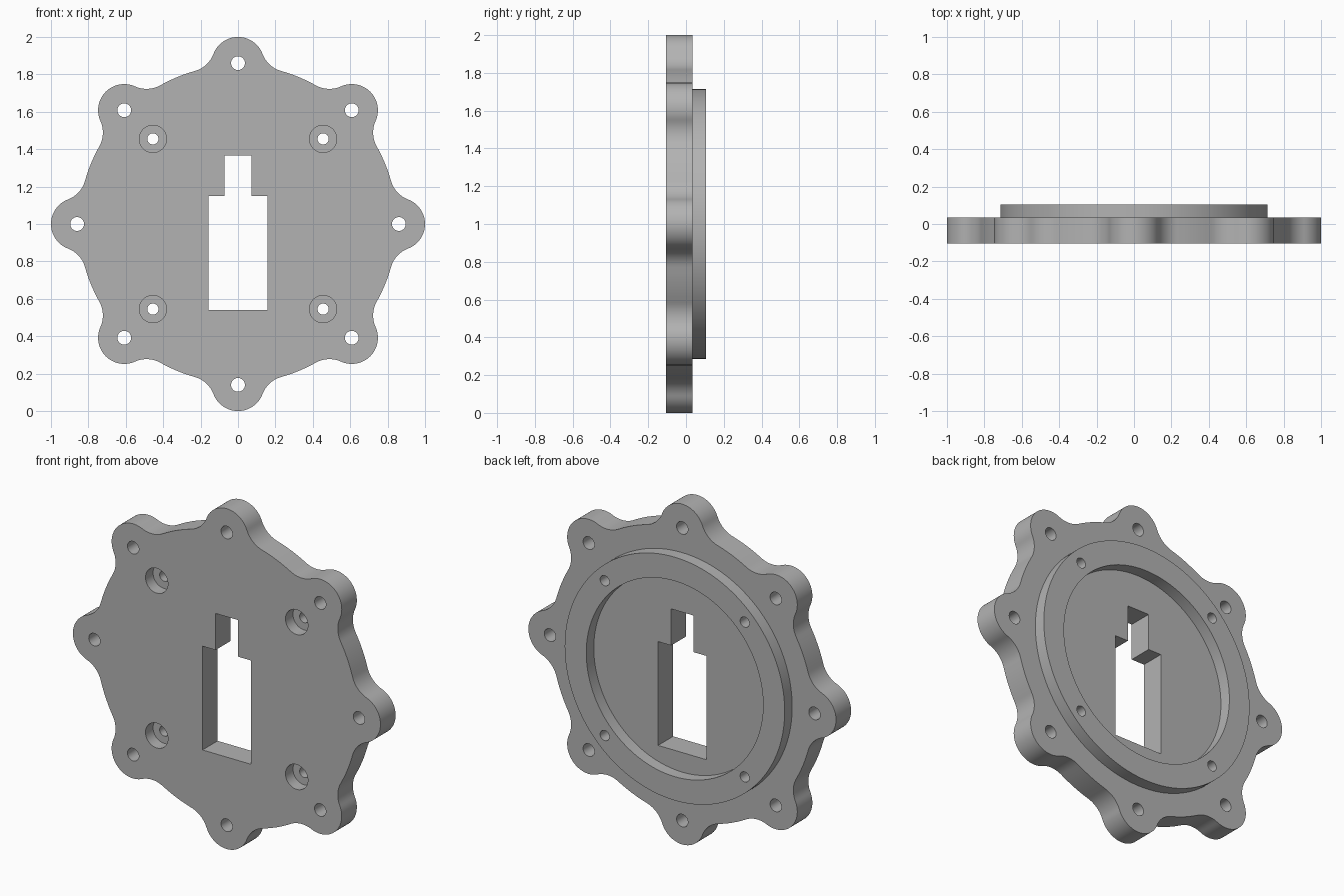
import bpy, bmesh
from math import sin, cos, pi, radians, acos, atan2, hypot

if "Cube" in bpy.data.objects:
    bpy.data.objects.remove(bpy.data.objects["Cube"], do_unlink=True)

CZ = 1.0                                  # height of the plate centre
FRONT, FACE, BACK = -0.105, 0.035, 0.105  # plate front, plate back, ring back
BASE_R, LOBE_R, LOBE_AT, FILLET_R = 0.85, 0.14, 0.86, 0.15
BOLT = 0.455

grey = bpy.data.materials.new("grey_metal")
grey.use_nodes = True
colour = (0.45, 0.45, 0.45, 1)
grey.diffuse_color = colour
grey.node_tree.nodes["Principled BSDF"].inputs["Base Color"].default_value = colour


def arc(cx, cz, r, a0, a1, n):
    """Points on an arc, both ends included."""
    steps = [a0 + (a1 - a0) * i / n for i in range(n + 1)]
    return [(cx + r * cos(a), cz + r * sin(a)) for a in steps]


def circle(cx, cz, r, n=48):
    return arc(cx, cz, r, 0, 2 * pi, n)[:-1]


def prism(name, outline, y0, y1):
    """Solid made by pushing an x-z outline from y0 to y1."""
    bm = bmesh.new()
    face = bm.faces.new([bm.verts.new((x, y0, z + CZ)) for x, z in outline])
    out = bmesh.ops.extrude_face_region(bm, geom=[face])
    moved = [v for v in out["geom"] if isinstance(v, bmesh.types.BMVert)]
    bmesh.ops.translate(bm, verts=moved, vec=(0, y1 - y0, 0))
    bmesh.ops.recalc_face_normals(bm, faces=bm.faces)
    mesh = bpy.data.meshes.new(name)
    bm.to_mesh(mesh)
    bm.free()
    obj = bpy.data.objects.new(name, mesh)
    bpy.context.collection.objects.link(obj)
    mesh.materials.append(grey)
    return obj


def combine(target, tool, operation):
    """Apply one boolean and remove the tool."""
    mod = target.modifiers.new("join", "BOOLEAN")
    mod.operation, mod.solver, mod.object = operation, "EXACT", tool
    bpy.context.view_layer.objects.active = target
    bpy.ops.object.modifier_apply(modifier=mod.name)
    bpy.data.objects.remove(tool, do_unlink=True)


def cut(target, outline, y0, y1):
    combine(target, prism("cutter", outline, y0, y1), "DIFFERENCE")


def lobed_outline():
    """Eight round lobes blended into a disc by tangent fillets."""
    far, reach = BASE_R + FILLET_R, LOBE_R + FILLET_R
    spread = acos((far**2 + LOBE_AT**2 - reach**2) / (2 * far * LOBE_AT))
    fx, fz = far * cos(spread), far * sin(spread)
    touch = atan2(fz, fx - LOBE_AT)       # lobe meets fillet at this angle
    lobe = arc(LOBE_AT, 0, LOBE_R, -touch, touch, 28)
    fillet = arc(fx, fz, FILLET_R, touch - pi, spread - pi, 12)
    land = arc(0, 0, BASE_R, spread, pi / 4 - spread, 6)
    mirrored = [(x, -z) for x, z in reversed(fillet)]
    unit = mirrored[:-1] + lobe + fillet[1:] + land[1:-1]
    points = []
    for k in range(8):
        c, s = cos(k * pi / 4), sin(k * pi / 4)
        points += [(x * c - z * s, x * s + z * c) for x, z in unit]
    return points


# Lobed plate with a raised ring on its back
plate = prism("flange_plate", lobed_outline(), FRONT, FACE)
ring = prism("back_ring", circle(0, 0, 0.715, 128), 0, BACK)
cut(ring, circle(0, 0, 0.575, 128), -0.1, 0.2)
combine(plate, ring, "UNION")

# Holes through the lobes
for k in range(8):
    a = k * pi / 4
    cut(plate, circle(LOBE_AT * cos(a), LOBE_AT * sin(a), 0.037, 32), -0.2, 0.2)

# Counterbored bolt holes
for sx in (-1, 1):
    for sz in (-1, 1):
        cut(plate, circle(sx * BOLT, sz * BOLT, 0.073), -0.2, -0.035)
        cut(plate, circle(sx * BOLT, sz * BOLT, 0.03, 32), -0.2, 0.2)

# Stepped slot in the middle
half = [(0.157, -0.46), (0.157, 0.15), (0.072, 0.15), (0.072, 0.365)]
cut(plate, half + [(-x, z) for x, z in reversed(half)], -0.2, 0.2)

# Smooth walls, sharp rims
bpy.ops.object.select_all(action="DESELECT")
plate.select_set(True)
bpy.context.view_layer.objects.active = plate
bpy.ops.object.shade_smooth_by_angle(angle=radians(30))
